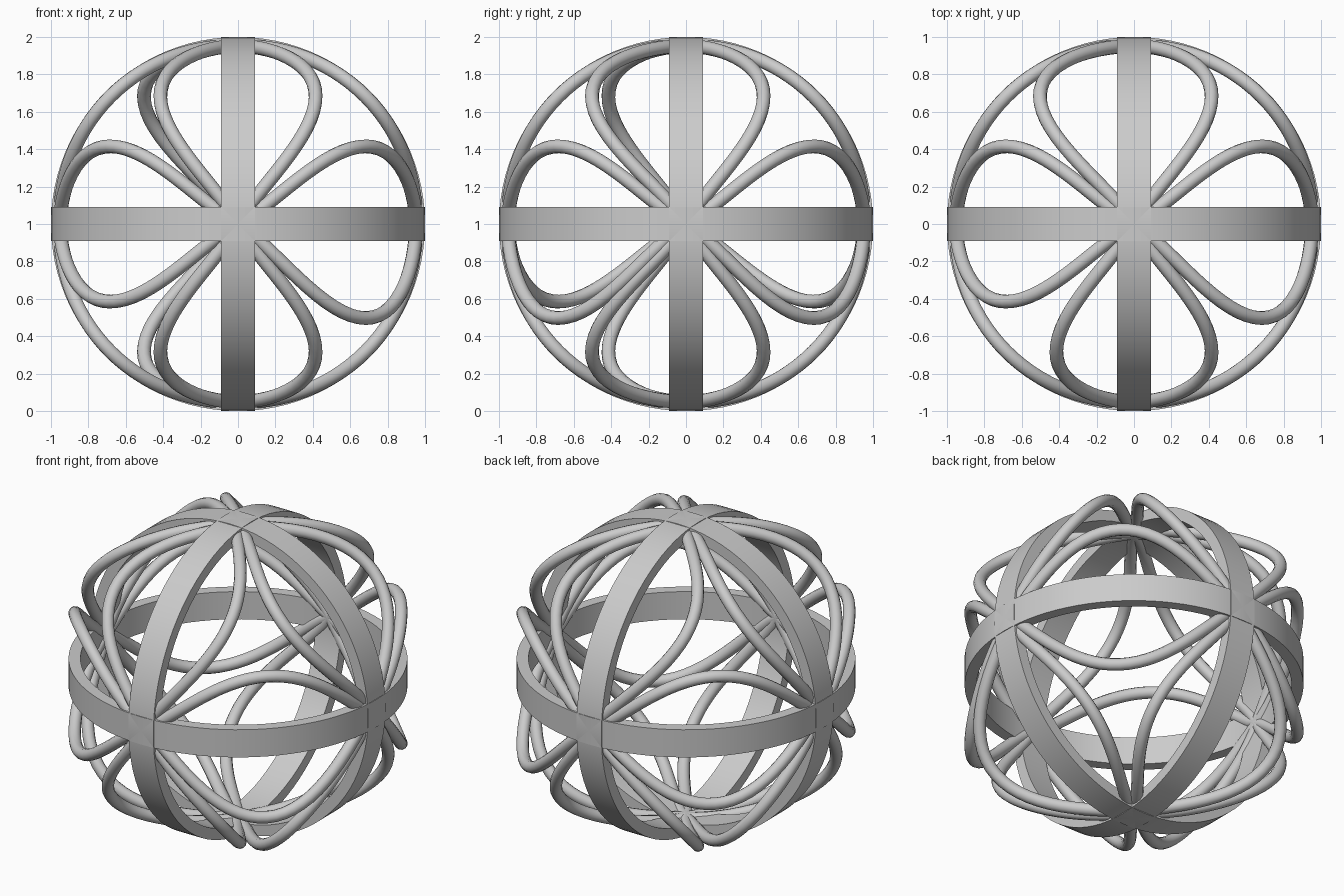
import bpy, math
from mathutils import Vector

if "Cube" in bpy.data.objects:
    bpy.data.objects.remove(bpy.data.objects["Cube"])

grey = bpy.data.materials.new("light grey")
grey.diffuse_color = (0.6, 0.6, 0.6, 1)
grey.use_nodes = True
grey.node_tree.nodes["Principled BSDF"].inputs["Base Color"].default_value = grey.diffuse_color
CENTRE = Vector((0, 0, 1))
NAMES = "xyz"


def axis_vec(values):
    """values: {axis index: value}"""
    v = Vector((0, 0, 0))
    for a, val in values.items():
        v[a] = val
    return v


def make_band(axis, r_in=0.93, r_out=1.0, half=0.09, n=96):
    """Flat great-circle band around one axis."""
    a, b = [k for k in range(3) if k != axis]
    profile = [(r_out, -half), (r_out, half), (r_in, half), (r_in, -half)]
    verts, faces = [], []
    for i in range(n):
        t = 2 * math.pi * i / n
        for r, w in profile:
            verts.append(CENTRE + axis_vec({a: r * math.cos(t), b: r * math.sin(t), axis: w}))
        j = (i + 1) % n
        for k in range(4):
            m = (k + 1) % 4
            f = (i * 4 + k, j * 4 + k, j * 4 + m, i * 4 + m)
            faces.append(f if axis == 1 else f[::-1])
    me = bpy.data.meshes.new("band_" + NAMES[axis])
    me.from_pydata(verts, [], faces)
    # consistent outward normals
    me.update()
    p = me.polygons[0]
    out = p.center - CENTRE
    if p.normal.dot(out) < 0:
        me.flip_normals()
    ob = bpy.data.objects.new(me.name, me)
    bpy.context.collection.objects.link(ob)
    me.materials.append(grey)
    return ob


def make_loops(axis, n=28):
    """Round rods joining neighbouring nodes, bowed to both sides of a band."""
    a, b = [k for k in range(3) if k != axis]
    cu = bpy.data.curves.new("rods_" + NAMES[axis], 'CURVE')
    cu.dimensions = '3D'
    cu.bevel_depth = 0.037
    cu.bevel_resolution = 4
    cu.use_fill_caps = True
    for sa in (-1, 1):
        for sb in (-1, 1):
            for side in (-1, 1):
                # rods on the negative side bow wider on one half
                wide = side < 0 and sa > 0
                bow = 0.503 if wide else 0.415
                sp = cu.splines.new('POLY')
                sp.points.add(n)
                for i in range(n + 1):
                    t = math.pi / 2 * i / n
                    s = max(0.0, math.sin(2 * t))
                    r = 0.95 + 0.015 * s
                    p = CENTRE + axis_vec({a: sa * r * math.cos(t),
                                           b: sb * r * math.sin(t),
                                           axis: side * bow * s ** 1.2})
                    sp.points[i].co = (*p, 1)
    cu.materials.append(grey)
    ob = bpy.data.objects.new(cu.name, cu)
    bpy.context.collection.objects.link(ob)
    return ob


parts = []
for ax in range(3):
    parts += [make_band(ax), make_loops(ax)]

# turn rods into meshes and smooth everything by angle
bpy.ops.object.select_all(action='DESELECT')
for ob in parts:
    ob.select_set(True)
bpy.context.view_layer.objects.active = parts[1]
bpy.ops.object.convert(target='MESH')
bpy.ops.object.shade_smooth_by_angle(angle=math.radians(40))
